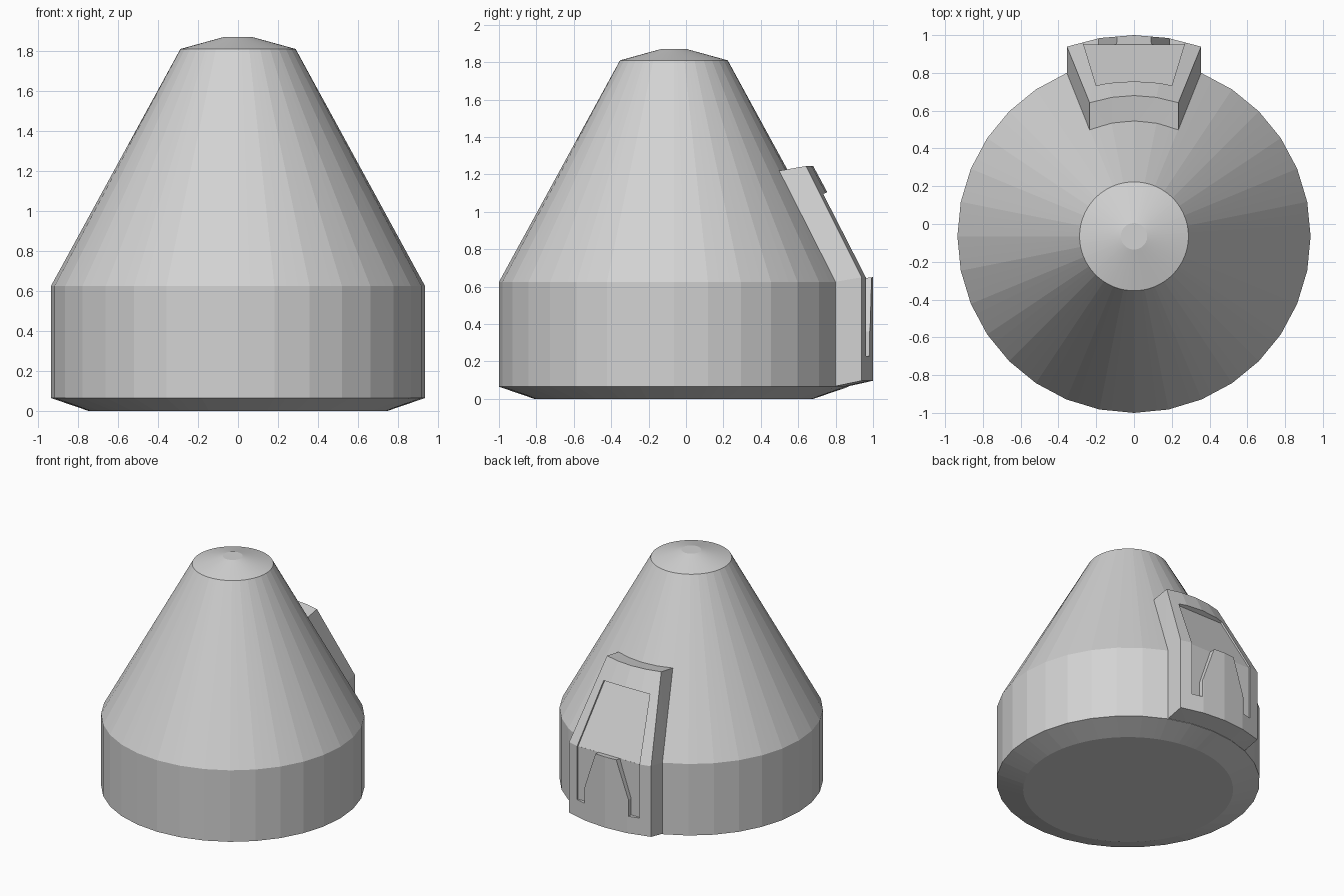
import bpy, bmesh, math
from mathutils import Vector

cube = bpy.data.objects.get("Cube")
if cube:
    bpy.data.objects.remove(cube, do_unlink=True)

GREY = (0.65, 0.65, 0.65, 1)
mat = bpy.data.materials.new("plain grey")
mat.use_nodes = True
mat.diffuse_color = GREY
mat.node_tree.nodes["Principled BSDF"].inputs["Base Color"].default_value = GREY

AXIS_Y = -0.065      # the round body sits slightly forward of the hatch
SIDES, FINE = 32, 96


def make_object(name, bm):
    bmesh.ops.recalc_face_normals(bm, faces=bm.faces)
    mesh = bpy.data.meshes.new(name)
    bm.to_mesh(mesh)
    bm.free()
    mesh.materials.append(mat)
    obj = bpy.data.objects.new(name, mesh)
    bpy.context.collection.objects.link(obj)
    return obj


def polar(r, angle, z):
    """Point around the body axis, angle measured from the back."""
    return Vector((r * math.sin(angle), AXIS_Y + r * math.cos(angle), z))


# Capsule body: round at base and nose, faceted at the drum
def capsule_body():
    bm = bmesh.new()
    profile = [(0.745, 0, False), (0.935, 0.065, True), (0.935, 0.625, True),
               (0.288, 1.81, False), (0.07, 1.87, False)]
    step = 2 * math.pi / SIDES
    rings = []
    for r, z, faceted in profile:
        ring = []
        for i in range(FINE):
            a = 2 * math.pi * i / FINE
            k = 1
            if faceted:
                k = math.cos(step / 2) / math.cos(a % step - step / 2)
                if i % (FINE // SIDES) == 0:
                    k = 1
            ring.append(bm.verts.new(polar(r * k, a, z)))
        rings.append(ring)
    for low, high in zip(rings, rings[1:]):
        for i in range(FINE):
            j = (i + 1) % FINE
            bm.faces.new((low[i], low[j], high[j], high[i]))
    bm.faces.new(rings[0])
    bm.faces.new(rings[-1])
    return make_object("capsule_body", bm)


# Hatch housing: curved bent slab on the back, its inner side sunk in the body
def hatch_housing():
    bm = bmesh.new()
    # radius, height, half width
    section = [(1.065, 0.097, 0.355), (1.065, 0.65, 0.355), (0.745, 1.245, 0.235),
               (0.58, 1.214, 0.235), (0.9, 0.62, 0.355), (0.9, 0.06, 0.355)]
    columns = []
    for t in (-1, -0.5, 0, 0.5, 1):
        columns.append([bm.verts.new(polar(r, t * math.asin(w / r), z))
                        for r, z, w in section])
    n = len(section)
    for a, b in zip(columns, columns[1:]):
        for i in range(n):
            j = (i + 1) % n
            bm.faces.new((a[i], a[j], b[j], b[i]))
    for col in (columns[0], columns[-1]):
        bm.faces.new((col[0], col[1], col[4], col[5]))
        bm.faces.new((col[1], col[2], col[3], col[4]))
    bmesh.ops.triangulate(bm, faces=bm.faces)
    return make_object("hatch_housing", bm)


# Sloping window recess
def window_cutter():
    bm = bmesh.new()
    for s in (-1, 1):
        for p in ((0.27, 0.95, 0.645), (0.27, 1.2, 0.675),
                  (0.2, 0.72, 1.09), (0.2, 0.98, 1.2)):
            bm.verts.new((s * p[0], p[1], p[2]))
    bmesh.ops.convex_hull(bm, input=bm.verts)
    return make_object("window_cutter", bm)


# Slot beside the central tab
def slot_cutter(side):
    bm = bmesh.new()
    outline = [(0.09, 0.7), (0.27, 0.66), (0.27, 0.23), (0.19, 0.23), (0.19, 0.36), (0.09, 0.65)]
    face = bm.faces.new([bm.verts.new((side * x, 0.951, z)) for x, z in outline])
    out = bmesh.ops.extrude_face_region(bm, geom=[face])
    moved = [v for v in out["geom"] if isinstance(v, bmesh.types.BMVert)]
    bmesh.ops.translate(bm, verts=moved, vec=(0, 0.2, 0))
    return make_object("slot_cutter", bm)


capsule_body()
housing = hatch_housing()
bpy.context.view_layer.objects.active = housing
for cutter in (window_cutter(), slot_cutter(-1), slot_cutter(1)):
    cutter.hide_render = True
    cut = housing.modifiers.new("recess", 'BOOLEAN')
    cut.operation = 'DIFFERENCE'
    cut.solver = 'EXACT'
    cut.object = cutter
    bpy.ops.object.modifier_apply(modifier=cut.name)
    bpy.data.objects.remove(cutter, do_unlink=True)
